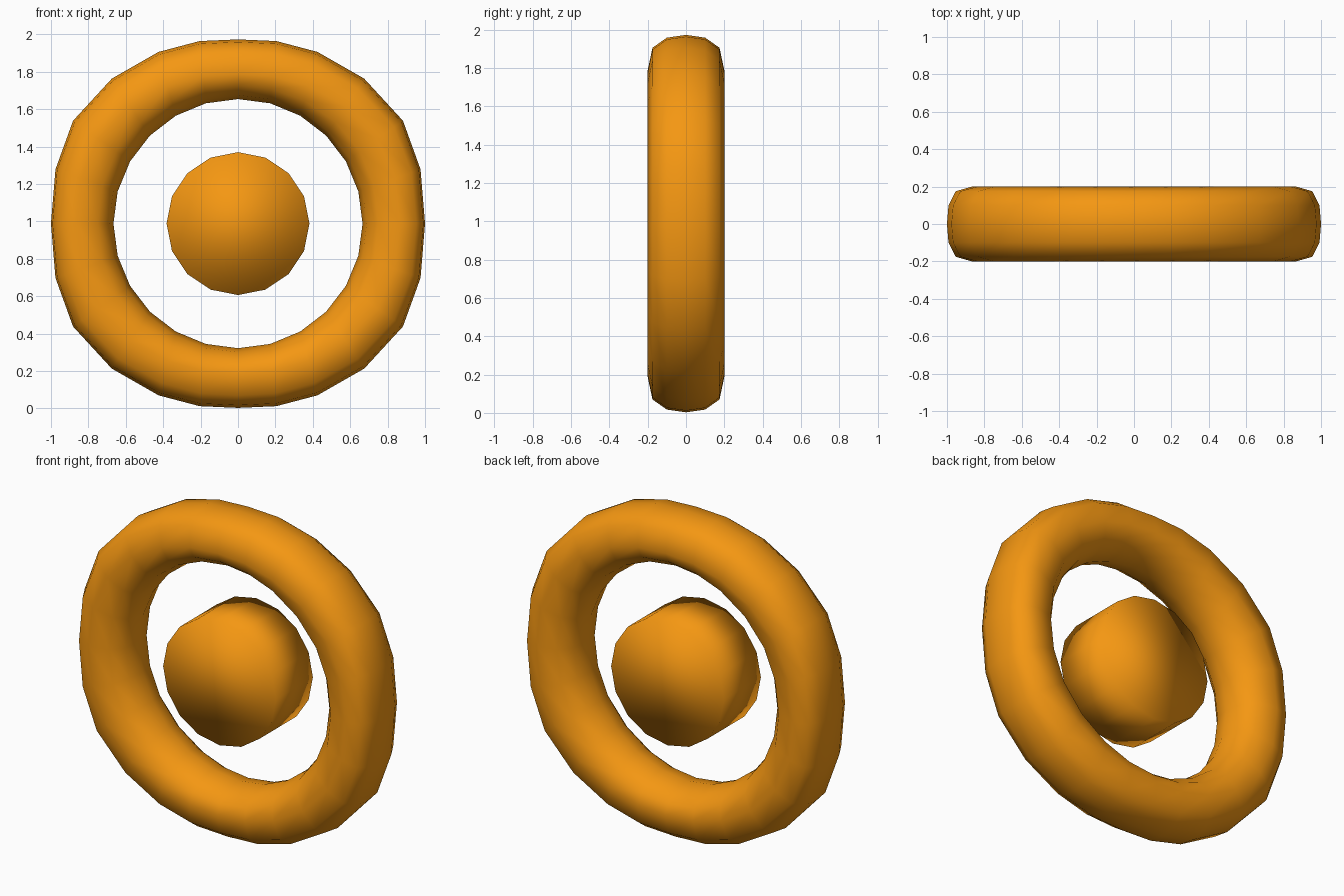
import bpy, bmesh, math

if "Cube" in bpy.data.objects:
    bpy.data.objects.remove(bpy.data.objects["Cube"])

CZ = 0.988      # centre height
N = 24          # segments around the ring

mat = bpy.data.materials.new("orange")
mat.diffuse_color = (0.91, 0.31, 0.006, 1)
mat.use_nodes = True
mat.node_tree.nodes["Principled BSDF"].inputs["Base Color"].default_value = mat.diffuse_color


def finish(bm, name):
    bmesh.ops.recalc_face_normals(bm, faces=bm.faces)
    for f in bm.faces:
        f.smooth = True
    me = bpy.data.meshes.new(name)
    bm.to_mesh(me)
    bm.free()
    ob = bpy.data.objects.new(name, me)
    ob.location.z = CZ
    me.materials.append(mat)
    bpy.context.collection.objects.link(ob)
    return ob


# Outer ring: round inside, slightly squared outside (one quadrant, mirrored)
outer = [(1, 0), (0.976, 0.29), (0.882, 0.55), (0.675, 0.775),
         (0.425, 0.918), (0.205, 0.976), (0, 0.985)]
INNER = 0.666
# cross-section: (y, blend inner->outer at the top, blend at the sides)
half = [(0.1, 0.067, 0.067), (0.175, 0.23, 0.25), (0.2, 0.42, 0.6),
        (0.175, 0.79, 0.86), (0.1, 0.955, 0.975)]
section = ([(0, 0, 0)] + half + [(0, 1, 1)]
           + [(-y, a, b) for y, a, b in reversed(half)])

bm = bmesh.new()
loops = []
for k in range(N):
    ang = 2 * math.pi * k / N
    m = k % 12
    ox, oz = outer[m if m <= 6 else 12 - m]
    ox *= 1 if (k <= 6 or k >= 18) else -1
    oz *= 1 if k <= 12 else -1
    ix, iz = INNER * math.cos(ang), INNER * math.sin(ang)
    w = math.cos(ang) ** 2
    loop = []
    for y, top, side in section:
        f = top + (side - top) * w
        loop.append(bm.verts.new((ix + (ox - ix) * f, y, iz + (oz - iz) * f)))
    loops.append(loop)
S = len(section)
for i in range(N):
    a, b = loops[i], loops[(i + 1) % N]
    for j in range(S):
        bm.faces.new((a[j], a[(j + 1) % S], b[(j + 1) % S], b[j]))
finish(bm, "outer_ring")

# Centre disc: 16-sided short cylinder, smooth shaded
bm = bmesh.new()
rims = [[bm.verts.new((0.382 * math.cos(math.pi * i / 8), y,
                       0.382 * math.sin(math.pi * i / 8))) for i in range(16)]
        for y in (-0.178, 0.178)]
for i in range(16):
    j = (i + 1) % 16
    bm.faces.new((rims[0][i], rims[0][j], rims[1][j], rims[1][i]))
for rim in rims:
    bm.faces.new(rim)
finish(bm, "centre_disc")
